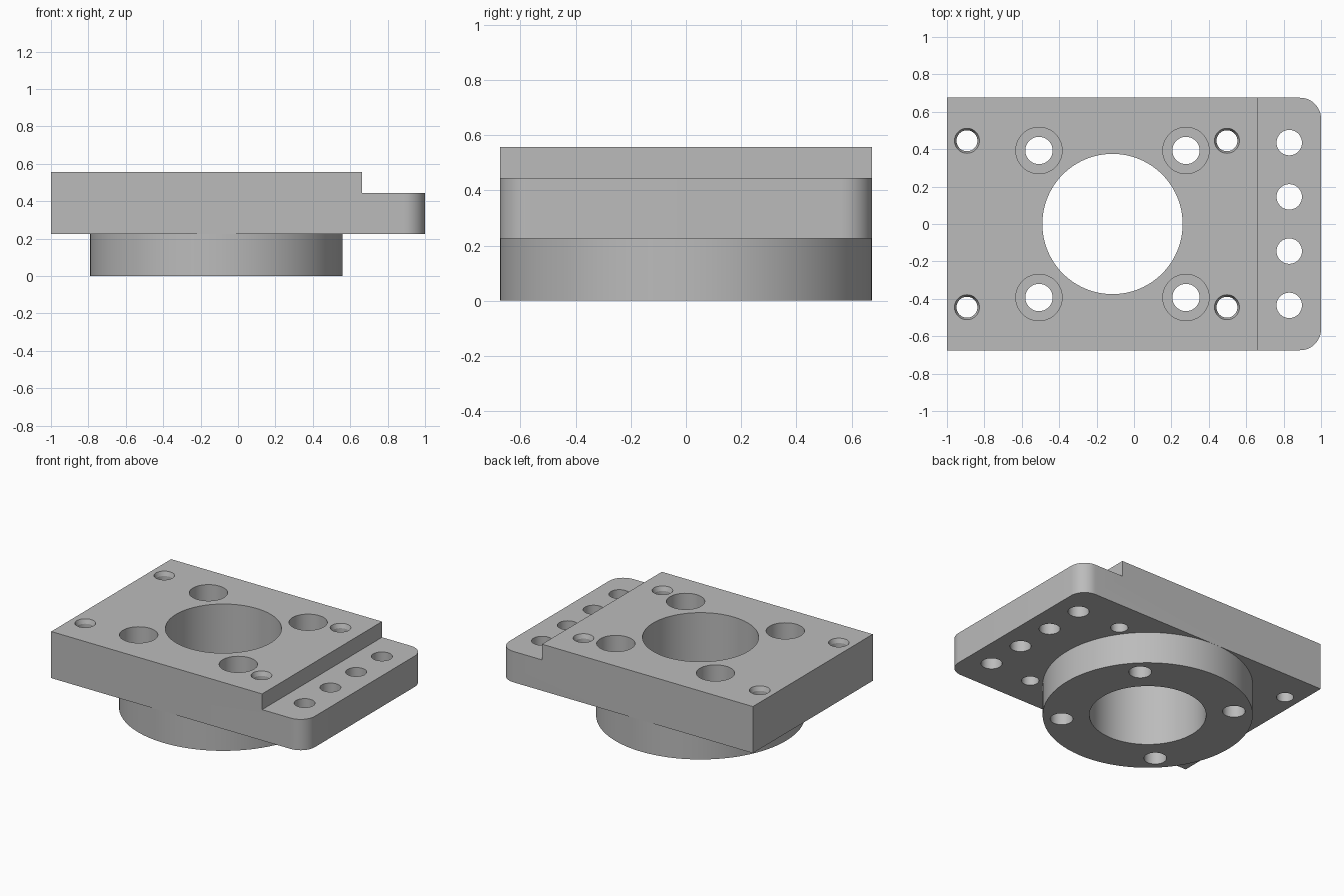
import bpy
import bmesh
from math import cos, sin, pi, radians

cube = bpy.data.objects.get("Cube")
if cube:
    bpy.data.objects.remove(cube, do_unlink=True)

# Main dimensions
HALF_Y = 0.675
FLANGE_Z, STEP_Z, TOP_Z = 0.225, 0.445, 0.557
STEP_X = 0.663
CORNER_R = 0.112
BORE_X, BORE_R = -0.115, 0.375

grey = bpy.data.materials.new("machined grey")
grey.use_nodes = True
grey.diffuse_color = (0.5, 0.5, 0.5, 1)
grey.node_tree.nodes["Principled BSDF"].inputs["Base Color"].default_value = (0.5, 0.5, 0.5, 1)


def revolve(bm, x, y, profile, segments):
    """Closed solid of revolution from (radius, height) pairs, bottom to top."""
    rings = []
    for r, z in profile:
        rings.append([bm.verts.new((x + r * cos(2 * pi * i / segments),
                                    y + r * sin(2 * pi * i / segments), z))
                      for i in range(segments)])
    for low, high in zip(rings, rings[1:]):
        for i in range(segments):
            j = (i + 1) % segments
            bm.faces.new((low[i], low[j], high[j], high[i]))
    bm.faces.new(rings[0][::-1])
    bm.faces.new(rings[-1])


def make_object(name, bm):
    bmesh.ops.recalc_face_normals(bm, faces=bm.faces)
    mesh = bpy.data.meshes.new(name)
    bm.to_mesh(mesh)
    bm.free()
    mesh.materials.append(grey)
    obj = bpy.data.objects.new(name, mesh)
    bpy.context.collection.objects.link(obj)
    return obj


# Stepped plate: side profile extruded across y, tab corners rounded
bm = bmesh.new()
side = [(-1, FLANGE_Z), (1, FLANGE_Z), (1, STEP_Z),
        (STEP_X, STEP_Z), (STEP_X, TOP_Z), (-1, TOP_Z)]
face = bm.faces.new([bm.verts.new((x, -HALF_Y, z)) for x, z in side])
extruded = bmesh.ops.extrude_face_region(bm, geom=[face])["geom"]
bmesh.ops.translate(bm, vec=(0, 2 * HALF_Y, 0),
                    verts=[v for v in extruded if isinstance(v, bmesh.types.BMVert)])
corners = [e for e in bm.edges
           if all(v.co.x > 0.99 for v in e.verts)
           and abs(e.verts[0].co.z - e.verts[1].co.z) > 0.1]
bmesh.ops.bevel(bm, geom=corners, offset=CORNER_R, segments=12,
                profile=0.5, affect='EDGES')
plate = make_object("mounting_plate", bm)

# Round flange under the plate
bm = bmesh.new()
revolve(bm, BORE_X, 0, [(HALF_Y, 0), (HALF_Y, FLANGE_Z)], 128)
flange = make_object("round_flange", bm)

# Cutter holding the bore and every hole
bm = bmesh.new()
LOW, HIGH = -0.1, 0.7
revolve(bm, BORE_X, 0, [(BORE_R, LOW), (BORE_R, HIGH)], 96)
for sy in (-1, 1):
    # Counterbored bolt holes around the bore
    for sx in (-1, 1):
        revolve(bm, BORE_X + sx * 0.393, sy * 0.393,
                [(0.073, LOW), (0.073, 0.4), (0.124, 0.4), (0.124, HIGH)], 48)
    # Small plate holes with a steep lead-in
    for x in (-0.893, 0.497):
        revolve(bm, x, sy * 0.445,
                [(0.056, LOW), (0.056, TOP_Z - 0.03), (0.067, TOP_Z), (0.067, HIGH)], 40)
    # Row of plain holes along the tab
    for y in (0.145, 0.435):
        revolve(bm, 0.83, sy * y, [(0.068, LOW), (0.068, HIGH)], 40)
cutter = make_object("hole_cutter", bm)
cutter.hide_render = True

# Cut both parts, then shade round walls smooth
for part in (plate, flange):
    cut = part.modifiers.new("holes", 'BOOLEAN')
    cut.operation = 'DIFFERENCE'
    cut.solver = 'EXACT'
    cut.object = cutter
    bpy.ops.object.select_all(action='DESELECT')
    part.select_set(True)
    bpy.context.view_layer.objects.active = part
    bpy.ops.object.modifier_apply(modifier=cut.name)
    bpy.ops.object.shade_smooth_by_angle(angle=radians(15))

bpy.data.objects.remove(cutter, do_unlink=True)
